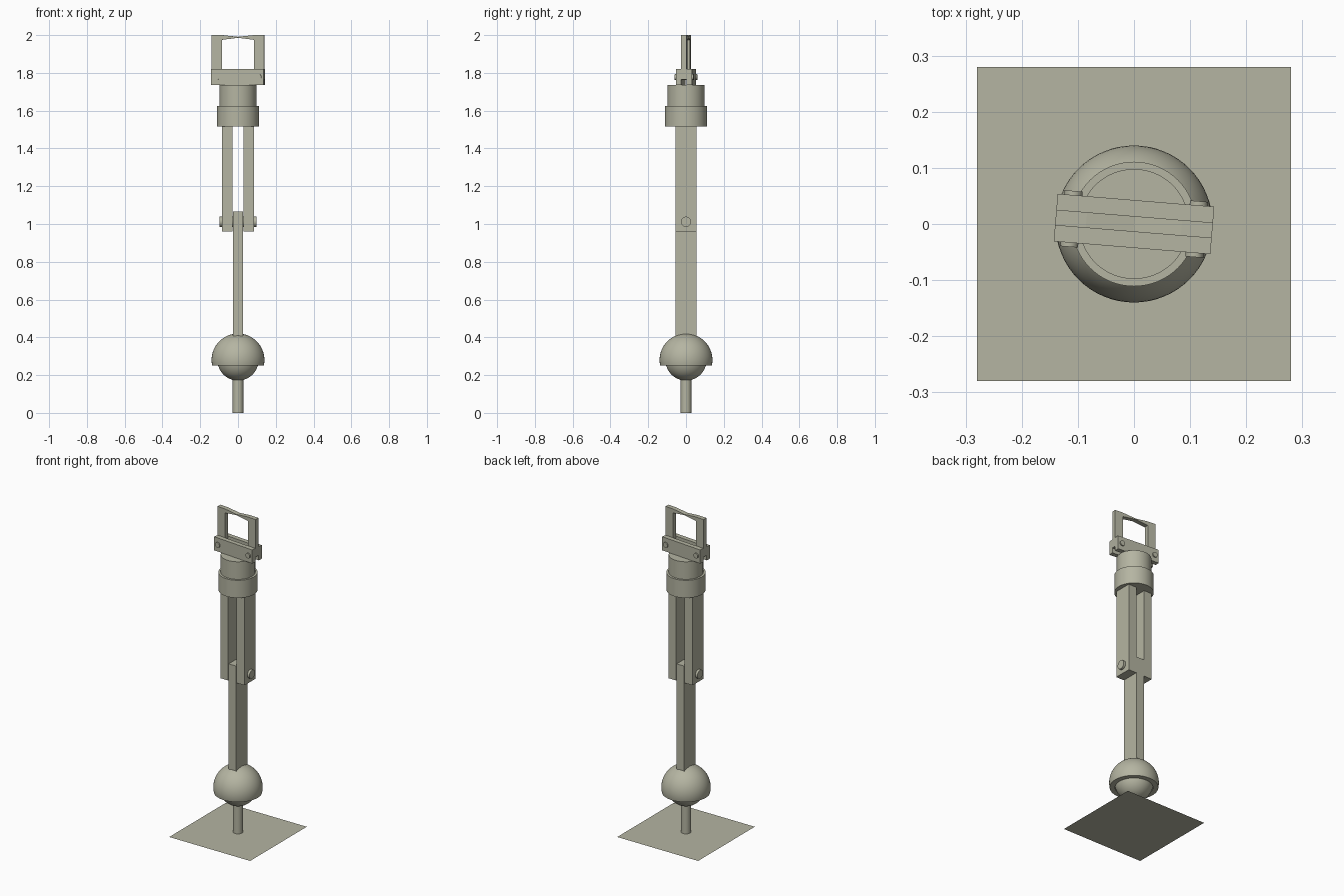
import bpy, bmesh, math
from mathutils import Matrix

if "Cube" in bpy.data.objects:
    bpy.data.objects.remove(bpy.data.objects["Cube"])

mat = bpy.data.materials.new("stone_grey")
mat.diffuse_color = (0.46, 0.46, 0.36, 1)
mat.use_nodes = True
mat.node_tree.nodes["Principled BSDF"].inputs["Base Color"].default_value = mat.diffuse_color
TURN = Matrix.Rotation(math.radians(-4.7), 4, 'Z')   # head is slightly turned


def finish(name, bm, smooth=False, matrix=None):
    bmesh.ops.recalc_face_normals(bm, faces=bm.faces)
    me = bpy.data.meshes.new(name)
    bm.to_mesh(me)
    bm.free()
    if matrix:
        me.transform(matrix)
    me.materials.append(mat)
    ob = bpy.data.objects.new(name, me)
    bpy.context.collection.objects.link(ob)
    if smooth:
        bpy.ops.object.select_all(action='DESELECT')
        ob.select_set(True)
        bpy.context.view_layer.objects.active = ob
        bpy.ops.object.shade_smooth_by_angle(angle=math.radians(35))
    return ob


def box(name, x0, x1, y0, y1, z0, z1, matrix=None):
    bm = bmesh.new()
    bmesh.ops.create_cube(bm, size=1)
    for v in bm.verts:
        v.co = ((x0 + x1) / 2 + v.co.x * (x1 - x0),
                (y0 + y1) / 2 + v.co.y * (y1 - y0),
                (z0 + z1) / 2 + v.co.z * (z1 - z0))
    return finish(name, bm, False, matrix)


def cylinder(name, r, length, matrix, segs=64):
    bm = bmesh.new()
    bmesh.ops.create_cone(bm, cap_ends=True, segments=segs, radius1=r, radius2=r, depth=length)
    return finish(name, bm, True, matrix)


def lathe(name, profile, segs=64):
    bm = bmesh.new()
    vs = [bm.verts.new((r, 0, z)) for r, z in profile]
    es = [bm.edges.new(p) for p in zip(vs, vs[1:])]
    bmesh.ops.spin(bm, geom=vs + es, cent=(0, 0, 0), axis=(0, 0, 1),
                   angle=math.tau, steps=segs, use_merge=False)
    bmesh.ops.remove_doubles(bm, verts=bm.verts, dist=1e-5)
    return finish(name, bm, True)


def up(z):
    return Matrix.Translation((0, 0, z))


# ground plate (flat sheet)
bm = bmesh.new()
bmesh.ops.create_grid(bm, x_segments=1, y_segments=1, size=0.28)
finish("base_sheet", bm)

# ball on a post
cylinder("post", 0.028, 0.2, up(0.1), 32)
bm = bmesh.new()
bmesh.ops.create_uvsphere(bm, u_segments=64, v_segments=32, radius=0.109)
finish("ball", bm, True, up(0.28))


# socket dome with an open bottom
def arc(r, n=20):
    end = math.pi / 2 + math.asin(0.03 / r)
    return [(r * math.sin(end * i / n), 0.28 + r * math.cos(end * i / n)) for i in range(n + 1)]


lathe("socket", arc(0.14) + arc(0.111)[::-1])

# lower link, fork arms and hinge pin
box("lower_link", -0.026, 0.026, -0.055, 0.055, 0.405, 1.065)
for side, s in (("left", -1), ("right", 1)):
    a, b = sorted((s * 0.029, s * 0.084))
    box("fork_arm_" + side, a, b, -0.055, 0.055, 0.96, 1.52)
cylinder("hinge_pin", 0.027, 0.196, up(1.012) @ Matrix.Rotation(math.pi / 2, 4, 'Y'), 48)

# swivel collar and neck
cylinder("collar", 0.111, 0.11, up(1.57))
cylinder("neck", 0.098, 0.12, up(1.675))

# clamp plates with through screws
for side, s in (("front", -1), ("back", 1)):
    a, b = sorted((s * 0.014, s * 0.0425))
    box("clamp_plate_" + side, -0.14, 0.14, a, b, 1.735, 1.82, TURN)
for side, x in (("left", -0.112), ("right", 0.112)):
    m = TURN @ Matrix.Translation((x, 0, 1.778)) @ Matrix.Rotation(math.pi / 2, 4, 'X')
    cylinder("clamp_screw_" + side, 0.016, 0.1, m, 32)

# head frame: two posts joined by a pinched bridge
bm = bmesh.new()
outline = [(-0.14, 1.765), (-0.085, 1.765), (-0.085, 1.975), (0, 1.986), (0.085, 1.975),
           (0.085, 1.765), (0.14, 1.765), (0.14, 2.0), (0.085, 2.0), (0, 1.991),
           (-0.085, 2.0), (-0.14, 2.0)]
face = bm.faces.new([bm.verts.new((x, -0.014, z)) for x, z in outline])
ext = bmesh.ops.extrude_face_region(bm, geom=[face])
bmesh.ops.translate(bm, vec=(0, 0.028, 0),
                    verts=[g for g in ext["geom"] if isinstance(g, bmesh.types.BMVert)])
finish("head_frame", bm, False, TURN)
